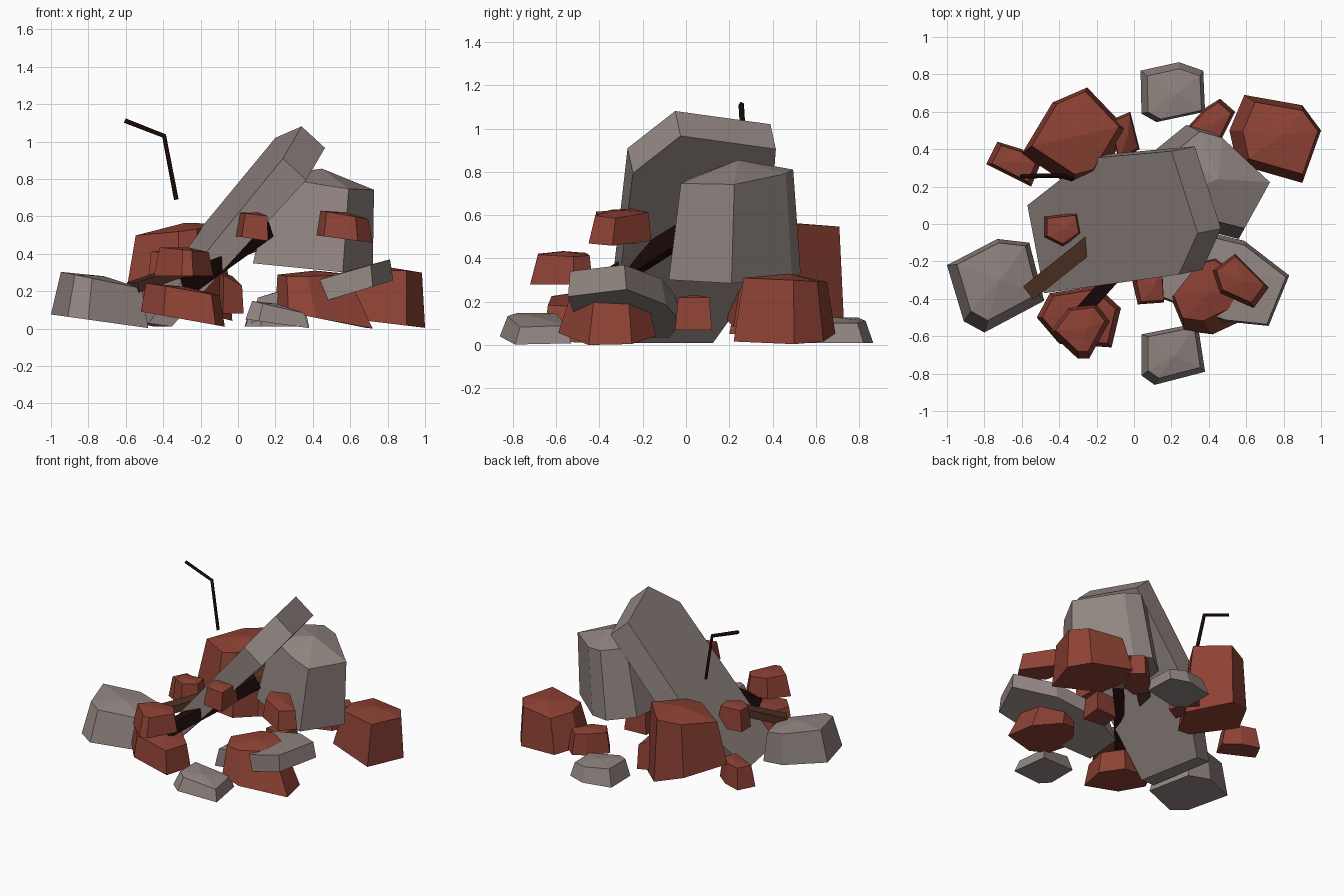
import bpy, bmesh
from mathutils import Vector

cube = bpy.data.objects.get("Cube")
if cube:
    bpy.data.objects.remove(cube, do_unlink=True)


def material(name, colour):
    mat = bpy.data.materials.new(name)
    mat.use_nodes = True
    mat.diffuse_color = (*colour, 1)
    mat.node_tree.nodes["Principled BSDF"].inputs["Base Color"].default_value = (*colour, 1)
    return mat


GREY = material("concrete grey", (0.285, 0.237, 0.222))
RED = material("brick red", (0.27, 0.054, 0.035))
BROWN = material("charred wood brown", (0.075, 0.029, 0.017))
BLACK = material("burnt black", (0.013, 0.003, 0.003))


def finish(name, bm, mat):
    bmesh.ops.recalc_face_normals(bm, faces=bm.faces)
    mesh = bpy.data.meshes.new(name)
    bm.to_mesh(mesh)
    bm.free()
    mesh.materials.append(mat)
    obj = bpy.data.objects.new(name, mesh)
    bpy.context.collection.objects.link(obj)
    return obj


def loft(bm, lower, upper, peak=None):
    """Join two rings of points into a closed solid, optionally with a peaked top."""
    low = [bm.verts.new(p) for p in lower]
    high = [bm.verts.new(p) for p in upper]
    bm.faces.new(low)
    count = len(low)
    tip = bm.verts.new(peak) if peak else None
    for i in range(count):
        j = (i + 1) % count
        bm.faces.new((low[i], low[j], high[j], high[i]))
        if tip:
            bm.faces.new((high[i], high[j], tip))
    if not tip:
        bm.faces.new(high)


def rock(name, mat, outline, low, high, taper=0.8, shift=(0, 0),
         low_tilt=(0, 0), high_tilt=(0, 0), peak=0.012):
    """Tapered faceted chunk over a ground outline, with tilted base and top."""
    ring = [Vector(p) for p in outline]
    centre = sum(ring, Vector((0, 0))) / len(ring)
    lower, upper = [], []
    for p in ring:
        d = p - centre
        lower.append((p.x, p.y, max(0, low + d.dot(Vector(low_tilt)))))
        q = centre + d * taper + Vector(shift)
        upper.append((q.x, q.y, high + d.dot(Vector(high_tilt))))
    tip = centre + Vector(shift)
    bm = bmesh.new()
    loft(bm, lower, upper, (tip.x + 0.02, tip.y, high + peak))
    return finish(name, bm, mat)


def beam(name, mat, start, end, width, depth):
    """Straight rectangular timber between two points."""
    a, b = Vector(start), Vector(end)
    along = (b - a).normalized()
    side = along.cross(Vector((0, 0, 1))).normalized() * width / 2
    up = side.cross(along).normalized() * depth / 2
    corners = (side + up, side - up, -side - up, up - side)
    bm = bmesh.new()
    loft(bm, [a + c for c in corners], [b + c for c in corners])
    return finish(name, bm, mat)


# Large leaning slab: outline on its sloping plane, thickened along the normal
bm = bmesh.new()
top = []
for x, y in ((0.2, 0.39), (0.34, -0.05), (0.24, -0.27), (-0.48, -0.37), (-0.57, 0.1), (-0.25, 0.35)):
    top.append(Vector((x, y, 1.02 + 1.19 * (x - 0.2) + 0.24 * (y - 0.39))))
under = [p + Vector((0.125, 0.025, -0.115)) for p in top]
for p in top + under:
    p.z = max(p.z, 0.01)
loft(bm, under, top)
finish("leaning_slab", bm, GREY)

# Grey concrete chunks
rock("standing_block", GREY,
     [(0.08, 0.1), (0.12, 0.4), (0.28, 0.53), (0.42, 0.49), (0.72, 0.21), (0.56, -0.08), (0.4, -0.04)],
     0.32, 0.785, 0.85, (0.06, 0.01), (-0.1, 0), (-0.12, 0.05), 0.07)
rock("left_chunk", GREY,
     [(-1, -0.22), (-0.73, -0.08), (-0.56, -0.1), (-0.48, -0.41), (-0.8, -0.58), (-0.91, -0.52)],
     0.04, 0.26, 0.83, (0.01, 0.02), (-0.14, 0), (-0.17, 0), 0.02)
rock("front_chunk", GREY,
     [(0.04, -0.59), (0.34, -0.53), (0.38, -0.79), (0.11, -0.86), (0.04, -0.81)],
     0.03, 0.12, 0.82, (0.01, 0.01), (-0.14, 0), (-0.19, 0))
rock("back_chunk", GREY,
     [(0.035, 0.82), (0.24, 0.865), (0.37, 0.82), (0.38, 0.6), (0.12, 0.545), (0.04, 0.59)],
     0.01, 0.115, 0.84, (0.01, -0.01), (0, 0), (-0.08, 0))
rock("tilted_slab", GREY,
     [(0.07, -0.37), (0.09, -0.08), (0.3, -0.02), (0.59, -0.09), (0.83, -0.275), (0.72, -0.545), (0.48, -0.52)],
     0.14, 0.265, 0.93, (0.01, -0.01), (0.3, 0), (0.27, 0))

# Large red masonry chunks
rock("right_back_masonry", RED,
     [(0.59, 0.69), (0.9, 0.635), (1, 0.5), (0.9, 0.22), (0.55, 0.32), (0.51, 0.5)],
     0.035, 0.3, 0.82, (0.03, 0), (-0.12, 0), (0, -0.04), 0.03)
rock("tall_back_masonry", RED,
     [(-0.25, 0.73), (-0.435, 0.65), (-0.6, 0.375), (-0.32, 0.19), (-0.2, 0.22), (-0.03, 0.5)],
     0.11, 0.53, 0.82, (0, 0.03), (-0.25, 0), (0.1, 0.04), 0.035)
rock("front_right_masonry", RED,
     [(0.2, -0.4), (0.27, -0.57), (0.42, -0.59), (0.72, -0.45), (0.68, -0.25), (0.5, -0.14), (0.38, -0.17)],
     0.05, 0.29, 0.72, (-0.06, 0.01), (-0.2, 0), (0, 0.05), 0.02)
rock("front_left_masonry", RED,
     [(-0.52, -0.5), (-0.45, -0.37), (-0.2, -0.33), (-0.07, -0.45), (-0.12, -0.66), (-0.4, -0.64)],
     0.05, 0.21, 0.87, (0, 0), (-0.18, 0), (-0.15, 0))

# Small loose bricks
rock("front_left_brick", RED,
     [(-0.45, -0.58), (-0.3, -0.72), (-0.24, -0.72), (-0.13, -0.52), (-0.2, -0.43), (-0.35, -0.45)],
     0.28, 0.42, 0.82, (0, 0.01), (0, 0), (-0.08, 0))
rock("left_back_brick", RED,
     [(-0.73, 0.44), (-0.79, 0.32), (-0.55, 0.2), (-0.5, 0.32), (-0.6, 0.4)],
     0.05, 0.2, 0.8)
rock("back_brick", RED,
     [(0.27, 0.5), (0.38, 0.62), (0.46, 0.67), (0.54, 0.6), (0.46, 0.44), (0.34, 0.4)],
     0.08, 0.23, 0.85)
rock("middle_back_brick", RED,
     [(-0.14, 0.55), (-0.02, 0.6), (0.03, 0.4), (-0.08, 0.34)],
     0.08, 0.27, 0.9, (0, 0), (0, 0), (-0.5, 0))
rock("high_right_brick", RED,
     [(0.42, -0.25), (0.54, -0.16), (0.72, -0.34), (0.64, -0.45), (0.46, -0.37)],
     0.48, 0.61, 0.85, (0, 0.01), (-0.13, 0), (-0.15, 0))
rock("slab_top_brick", RED,
     [(-0.48, 0.04), (-0.3, 0.06), (-0.28, -0.05), (-0.38, -0.12), (-0.48, -0.07)],
     0.26, 0.41, 0.85)
rock("slab_side_brick", RED,
     [(-0.02, -0.26), (0.15, -0.22), (0.16, -0.42), (0.02, -0.43)],
     0.48, 0.61, 0.85, (0.01, 0), (-0.15, 0), (-0.1, 0))
rock("under_block_brick", RED,
     [(0.23, -0.03), (0.4, -0.05), (0.42, 0.12), (0.25, 0.11)],
     0.07, 0.22, 0.85)

# Charred timbers poking out of the pile
beam("long_plank", BROWN, (-0.56, -0.365, 0.22), (0.16, 0.21, 0.47), 0.09, 0.055)
beam("burnt_beam", BLACK, (-0.27, -0.46, 0.23), (0.15, 0.01, 0.53), 0.075, 0.085)

# Bent metal rod
curve = bpy.data.curves.new("bent_rod", "CURVE")
curve.dimensions = "3D"
curve.bevel_depth = 0.013
curve.bevel_resolution = 0
curve.use_fill_caps = True
path = [(-0.33, 0.24, 0.69), (-0.395, 0.26, 1.03), (-0.605, 0.255, 1.112)]
spline = curve.splines.new("POLY")
spline.points.add(len(path) - 1)
for point, co in zip(spline.points, path):
    point.co = (*co, 1)
curve.materials.append(BLACK)
bpy.context.collection.objects.link(bpy.data.objects.new("bent_rod", curve))
